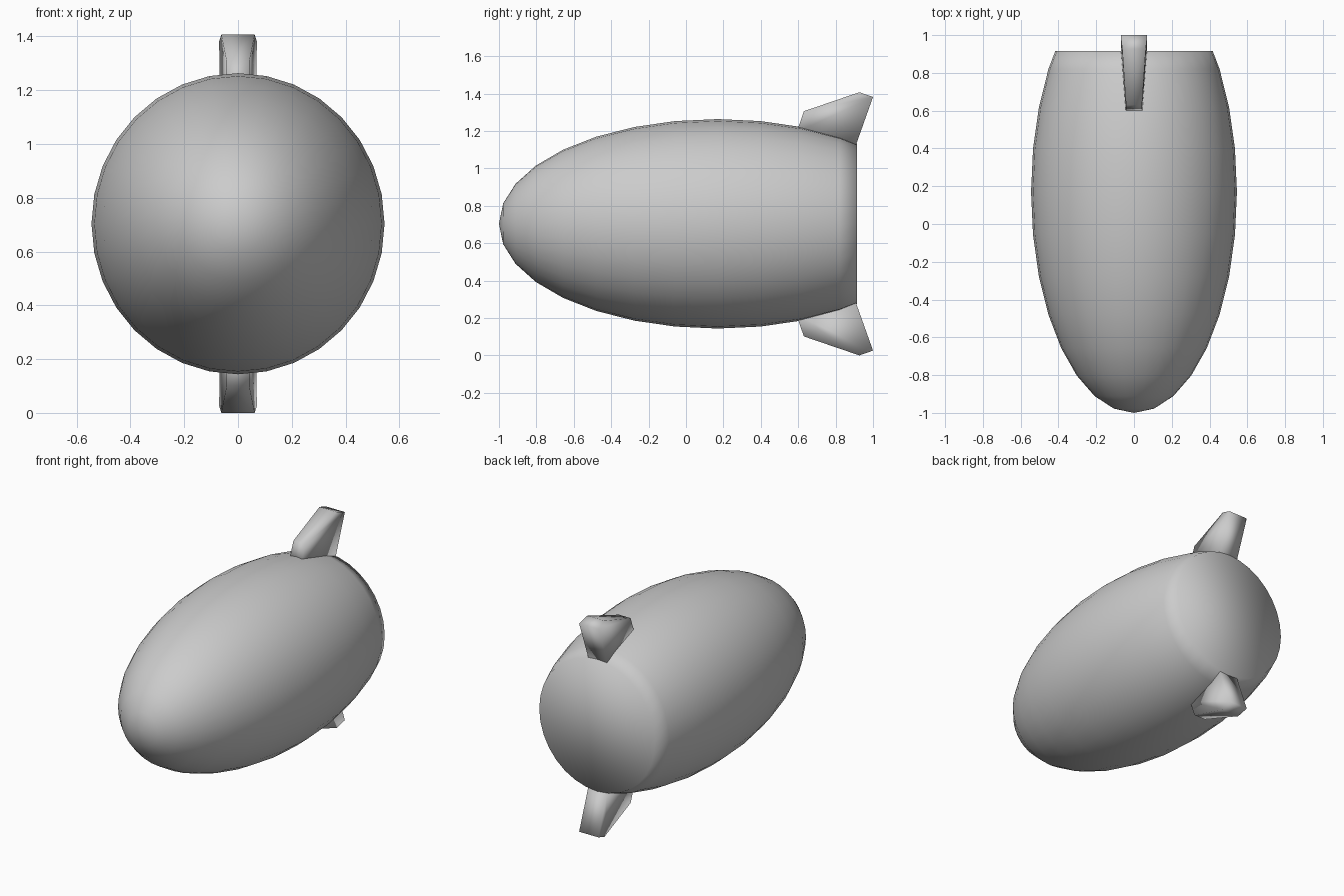
import bpy, bmesh, math
from mathutils import Matrix

if "Cube" in bpy.data.objects:
    bpy.data.objects.remove(bpy.data.objects["Cube"])

ZC = 0.7035  # height of the long axis


def finish(bm, name):
    bmesh.ops.recalc_face_normals(bm, faces=bm.faces)
    for f in bm.faces:
        f.smooth = True
    me = bpy.data.meshes.new(name)
    bm.to_mesh(me)
    bm.free()
    ob = bpy.data.objects.new(name, me)
    bpy.context.collection.objects.link(ob)
    return ob


# Hull: stretched sphere, sliced flat at the tail and capped
bm = bmesh.new()
bmesh.ops.create_uvsphere(bm, u_segments=32, v_segments=16, radius=1)
bmesh.ops.transform(bm, matrix=Matrix.Rotation(math.radians(90), 4, 'X'), verts=bm.verts)
bmesh.ops.scale(bm, vec=(0.545, 1.17, 0.56), verts=bm.verts)
bmesh.ops.translate(bm, vec=(0, 0.17, ZC), verts=bm.verts)
cut = bmesh.ops.bisect_plane(bm, geom=bm.verts[:] + bm.edges[:] + bm.faces[:],
                             plane_co=(0, 0.915, 0), plane_no=(0, 1, 0), clear_outer=True)
rim = [e for e in cut['geom_cut'] if isinstance(e, bmesh.types.BMEdge)]
bmesh.ops.contextual_create(bm, geom=rim)
finish(bm, "hull")

# Fins: wedge profile (y, height above axis, half width), thicker toward the tail
FIN = [(0.592, 0.49, 0.044), (0.63, 0.602, 0.042), (0.927, 0.7035, 0.062),
       (1.0, 0.678, 0.07), (0.908, 0.42, 0.068)]


def fin(name, side):
    bm = bmesh.new()
    left = [bm.verts.new((-w, y, ZC + side * h)) for y, h, w in FIN]
    right = [bm.verts.new((w, y, ZC + side * h)) for y, h, w in FIN]
    bm.faces.new(left)
    bm.faces.new(right[::-1])
    for i in range(len(FIN)):
        j = (i + 1) % len(FIN)
        bm.faces.new((left[i], right[i], right[j], left[j]))
    finish(bm, name)


fin("upper_fin", 1)
fin("lower_fin", -1)
